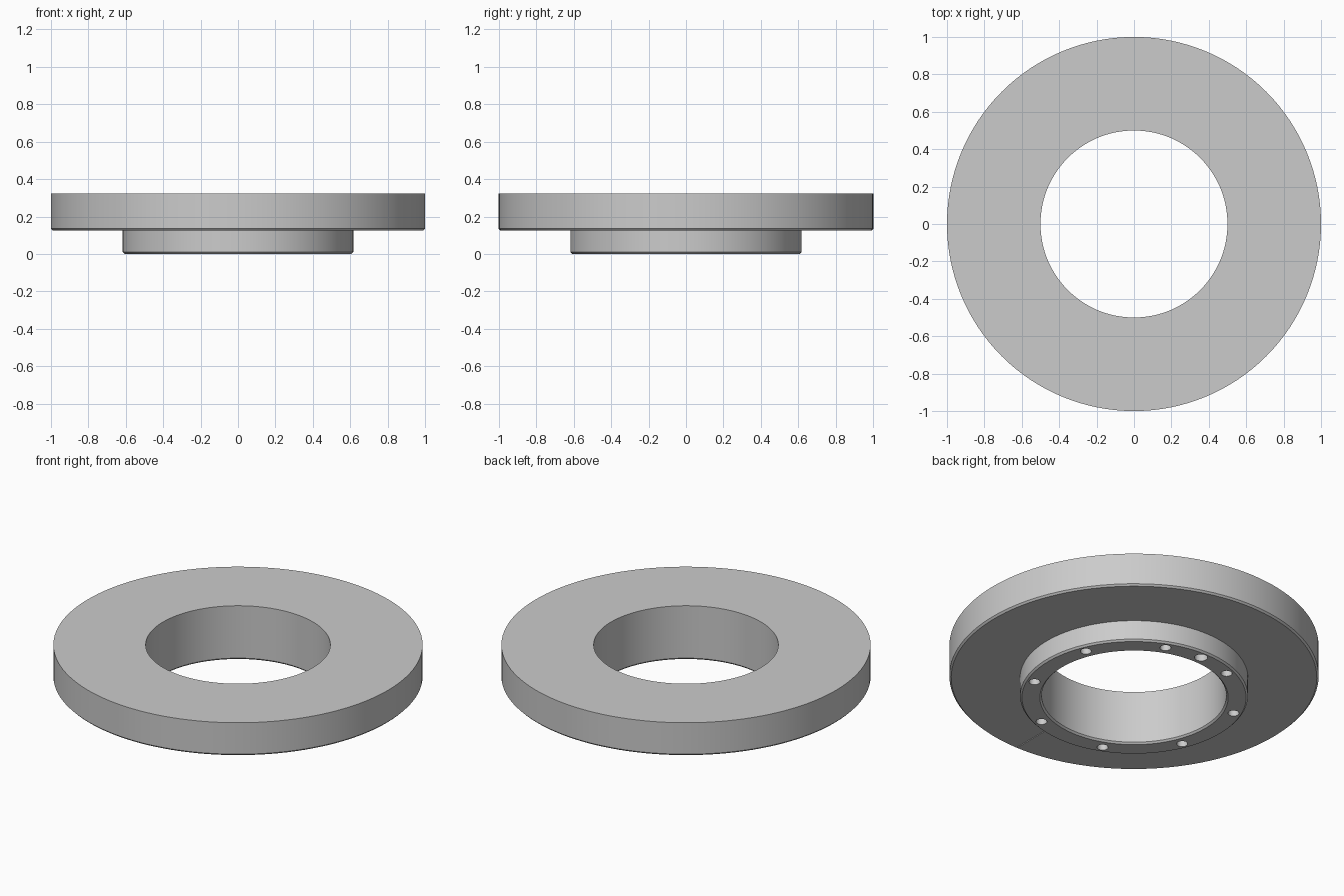
import bpy, bmesh
from math import radians, cos, sin, pi
from mathutils import Matrix, Vector

if "Cube" in bpy.data.objects:
    bpy.data.objects.remove(bpy.data.objects["Cube"])

BORE, HUB, RIM = 0.5, 0.617, 1.0
STEP, TOP = 0.125, 0.323
BEVEL = 0.01
BOLT_CIRCLE = 0.565

steel = bpy.data.materials.new("light grey steel")
steel.use_nodes = True
steel.diffuse_color = (0.6, 0.6, 0.6, 1)
steel.node_tree.nodes["Principled BSDF"].inputs["Base Color"].default_value = (0.6, 0.6, 0.6, 1)


def make_object(name, bm):
    bmesh.ops.recalc_face_normals(bm, faces=bm.faces)
    mesh = bpy.data.meshes.new(name)
    bm.to_mesh(mesh)
    bm.free()
    mesh.materials.append(steel)
    obj = bpy.data.objects.new(name, mesh)
    bpy.context.collection.objects.link(obj)
    return obj


# Flanged ring: stepped profile with small bevels, spun around z
profile = [
    (BORE, TOP), (RIM, TOP), (RIM, STEP + BEVEL), (RIM - BEVEL, STEP),
    (HUB, STEP), (HUB, BEVEL), (HUB - BEVEL, 0),
    (BORE + BEVEL, 0), (BORE, BEVEL),
]
bm = bmesh.new()
verts = [bm.verts.new((r, 0, z)) for r, z in profile]
edges = [bm.edges.new((a, b)) for a, b in zip(verts, verts[1:] + verts[:1])]
bmesh.ops.spin(bm, geom=verts + edges, cent=(0, 0, 0), axis=(0, 0, 1),
               angle=2 * pi, steps=128, use_merge=True)
bmesh.ops.remove_doubles(bm, verts=bm.verts, dist=1e-5)
ring = make_object("flanged_ring", bm)

# Cutter: eight bolt holes, one larger locating hole, one fine radial mark
bm = bmesh.new()


def add_hole(angle, radius, depth):
    place = Vector((BOLT_CIRCLE * cos(angle), BOLT_CIRCLE * sin(angle), 0))
    bmesh.ops.create_cone(bm, cap_ends=True, segments=32, radius1=radius,
                          radius2=radius, depth=2 * depth,
                          matrix=Matrix.Translation(place))


for i in range(8):
    add_hole(radians(22.5 + 45 * i), 0.03, 0.14)
add_hole(radians(90), 0.036, 0.14)
length = RIM - HUB - 0.04
bmesh.ops.create_cube(bm, size=1, matrix=Matrix.Translation((0, -(RIM + HUB) / 2, STEP))
                      @ Matrix.Diagonal((0.008, length, 0.008, 1)))
cutter = make_object("hole_cutter", bm)
cutter.hide_render = True

cut = ring.modifiers.new("holes", "BOOLEAN")
cut.operation = "DIFFERENCE"
cut.solver = "EXACT"
cut.object = cutter

bpy.ops.object.select_all(action="DESELECT")
ring.select_set(True)
bpy.context.view_layer.objects.active = ring
bpy.ops.object.modifier_apply(modifier=cut.name)
bpy.data.objects.remove(cutter)
bpy.ops.object.shade_smooth_by_angle(angle=radians(30))
